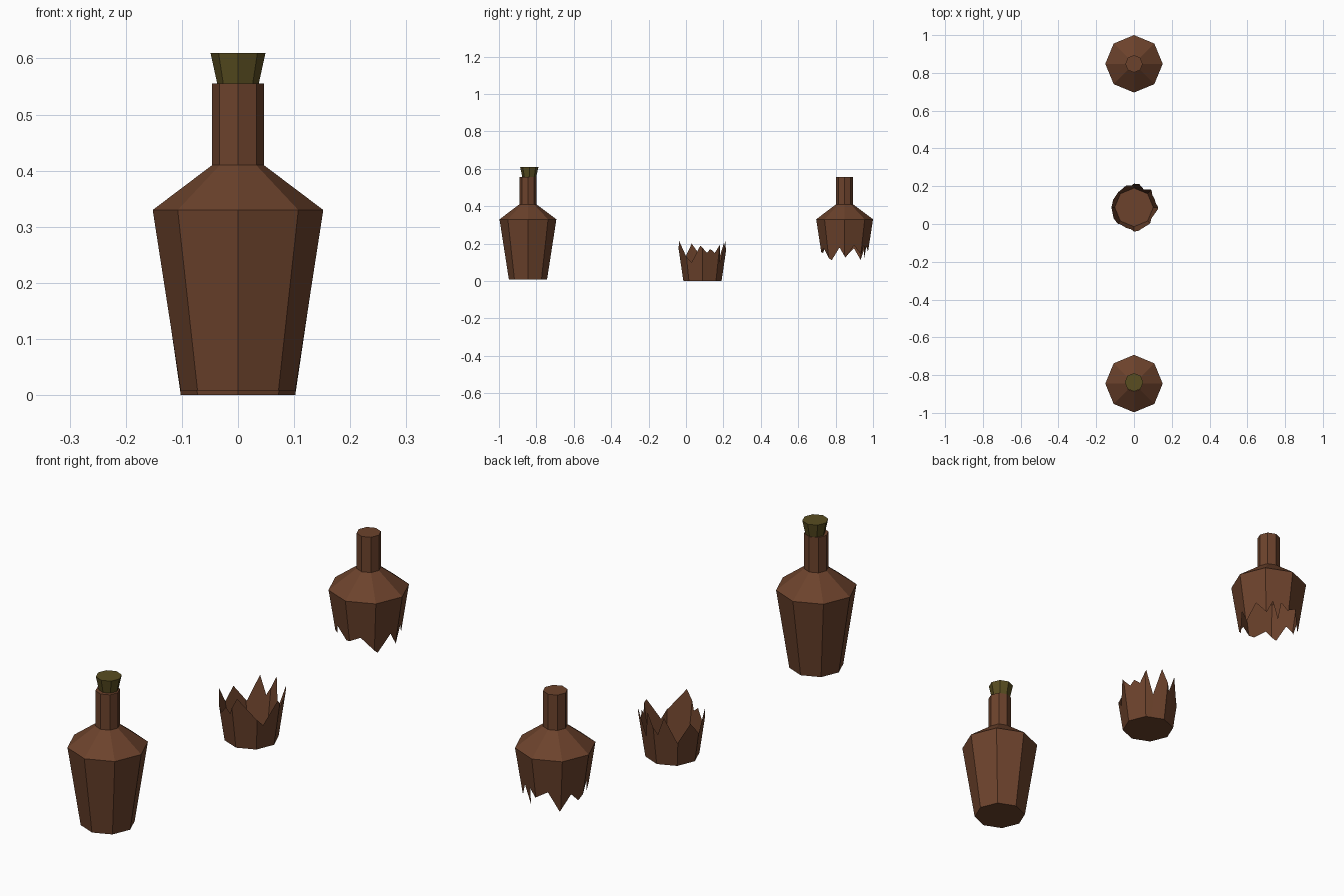
import bpy, bmesh
from math import radians, cos, sin

if "Cube" in bpy.data.objects:
    bpy.data.objects.remove(bpy.data.objects["Cube"])

SIDES = 8
STEP = 360 / SIDES
BASE, SHOULDER = (0.102, 0.008), (0.152, 0.33)
NECK = [(0.046, 0.41), (0.046, 0.555)]


def material(name, rgb):
    m = bpy.data.materials.new(name)
    m.diffuse_color = (*rgb, 1)
    m.use_nodes = True
    m.node_tree.nodes["Principled BSDF"].inputs["Base Color"].default_value = m.diffuse_color
    return m


glass = material("brown_glass", (0.15, 0.055, 0.025))
cork_mat = material("cork", (0.10, 0.075, 0.015))


def point(radius, z, deg):
    """Point on the flat-sided wall at any angle (corners at multiples of STEP)."""
    r = radius * cos(radians(STEP / 2)) / cos(radians(deg % STEP - STEP / 2))
    return (r * cos(radians(deg)), r * sin(radians(deg)), z)


def wall_radius(z):
    t = (z - BASE[1]) / (SHOULDER[1] - BASE[1])
    return BASE[0] + (SHOULDER[0] - BASE[0]) * t


def loft(name, rings, y, mat, cap_bottom=True, cap_top=True):
    bm = bmesh.new()
    vs = [[bm.verts.new(p) for p in ring] for ring in rings]
    n = len(vs[0])
    for a, b in zip(vs, vs[1:]):
        for i in range(n):
            j = (i + 1) % n
            bm.faces.new((a[i], a[j], b[j], b[i]))
    if cap_bottom:
        bm.faces.new(vs[0][::-1])
    if cap_top:
        bm.faces.new(vs[-1])
    me = bpy.data.meshes.new(name)
    bm.to_mesh(me)
    bm.free()
    me.materials.append(mat)
    ob = bpy.data.objects.new(name, me)
    ob.location.y = y
    bpy.context.collection.objects.link(ob)
    return ob


def rings_of(profile, angles):
    return [[point(r, z, a) for a in angles] for r, z in profile]


def jagged(teeth):
    """Angles and the broken-edge ring, with corners of the wall added."""
    pts = sorted(teeth.items())
    ext = [(pts[-1][0] - 360, pts[-1][1])] + pts + [(pts[0][0] + 360, pts[0][1])]
    angles = sorted(set(teeth) | {int(STEP * i) for i in range(SIDES)})
    ring = []
    for a in angles:
        for (a0, z0), (a1, z1) in zip(ext, ext[1:]):
            if a0 <= a <= a1:
                z = z0 + (z1 - z0) * (a - a0) / (a1 - a0)
                break
        ring.append(point(wall_radius(z), z, a))
    return angles, ring


corners = [STEP * i for i in range(SIDES)]

# Whole bottle with its stopper
loft("whole_bottle", rings_of([BASE, SHOULDER] + NECK, corners), -0.845, glass)
loft("stopper", rings_of([(0.034, 0.54), (0.037, 0.555), (0.049, 0.61)], corners),
     -0.838, cork_mat)

# Broken lower part: open cup with upward shards
low_teeth = {12: .15, 22: .17, 34: .15, 47: .20, 61: .10, 77: .215, 97: .13,
             110: .205, 134: .10, 160: .17, 180: .12, 208: .20, 230: .12,
             250: .16, 262: .14, 280: .215, 310: .14, 328: .10, 355: .19}
ang, edge = jagged(low_teeth)
loft("broken_base", rings_of([(0.102, 0.0)], ang) + [edge], 0.088, glass, cap_top=False)

# Broken upper part: shoulder and neck with hanging shards
top_teeth = {2: .125, 25: .19, 46: .14, 58: .19, 70: .115, 75: .19, 88: .16,
             112: .19, 133: .11, 155: .175, 172: .14, 195: .20, 215: .14,
             235: .19, 260: .15, 270: .155, 290: .175, 322: .11, 347: .18}
ang, edge = jagged(top_teeth)
loft("broken_top", [edge] + rings_of([SHOULDER] + NECK, ang), 0.848, glass,
     cap_bottom=False)
